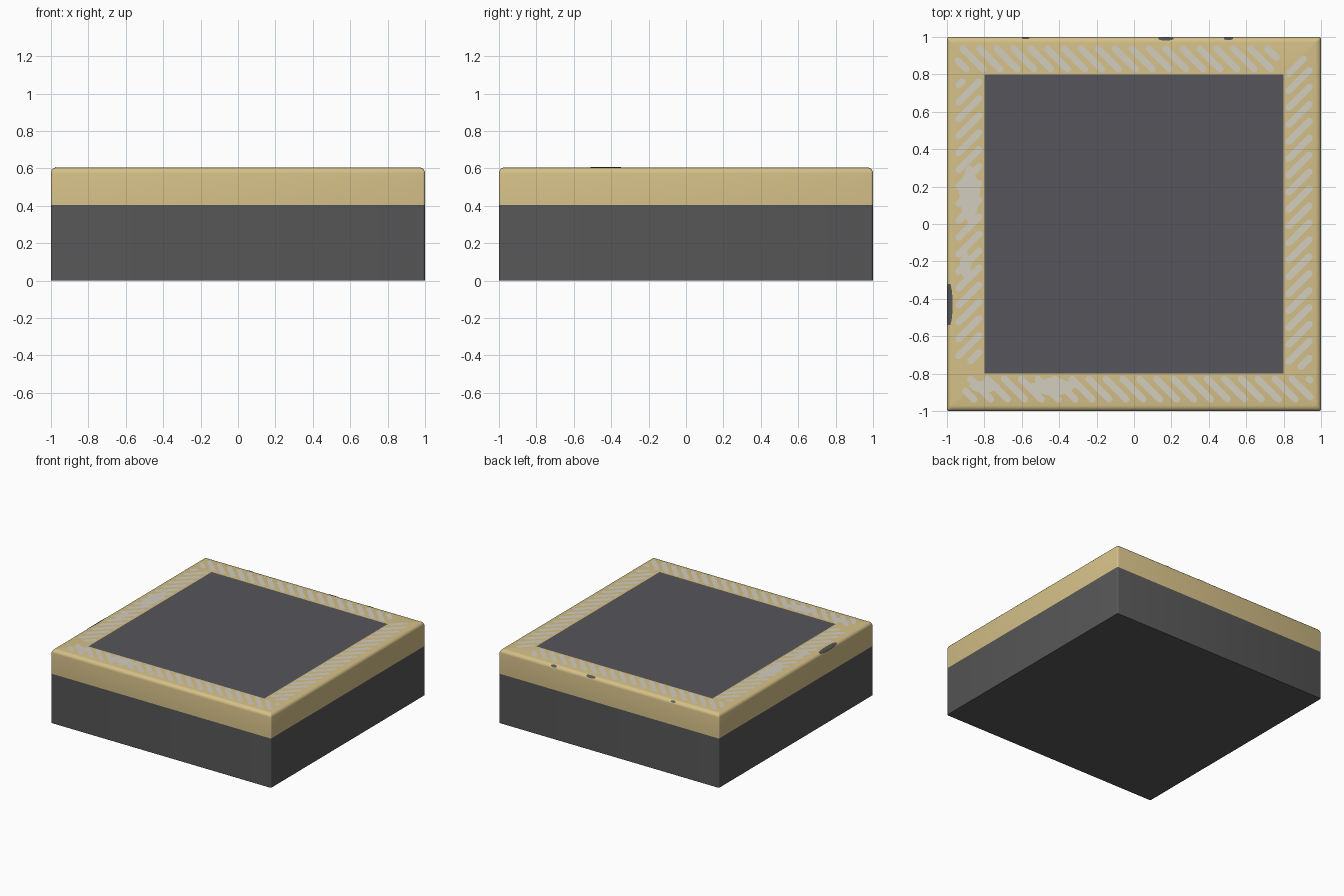
import bpy, bmesh, math

if "Cube" in bpy.data.objects:
    bpy.data.objects.remove(bpy.data.objects["Cube"])

def material(name, srgb):
    m = bpy.data.materials.new(name)
    m.diffuse_color = [((c / 255 + 0.055) / 1.055) ** 2.4 for c in srgb] + [1]
    m.use_nodes = True
    m.node_tree.nodes["Principled BSDF"].inputs["Base Color"].default_value = m.diffuse_color
    return m

SIDE = material("charcoal", (87, 87, 88))
TOP = material("slate", (86, 85, 90))
SAND = material("sand", (213, 192, 136))
PALE = material("pale_grey", (210, 205, 191))

def finish(bm, name, mats):
    bmesh.ops.recalc_face_normals(bm, faces=bm.faces)
    me = bpy.data.meshes.new(name)
    bm.to_mesh(me)
    bm.free()
    for m in mats:
        me.materials.append(m)
    ob = bpy.data.objects.new(name, me)
    bpy.context.collection.objects.link(ob)
    return ob

H, R, Z = 1.0, 0.03, 0.605   # half width, top edge radius, height

# Slab: stacked square rings, rounded over at the top
def ring(bm, half, z, r):
    pts = []
    for k in range(4):
        for i in range(4):
            a = k * math.pi / 2 + i * math.pi / 6
            sx, sy = ((1, 1), (-1, 1), (-1, -1), (1, -1))[k]
            pts.append(bm.verts.new((sx * (half - r) + r * math.cos(a),
                                     sy * (half - r) + r * math.sin(a), z)))
    return pts

bm = bmesh.new()
levels = [(H, 0, 0.012), (H, 0.405, 0.012), (H, Z - R, 0.012)]
for i in range(1, 6):
    a = i * math.pi / 10
    levels.append((H - R + R * math.cos(a), Z - R + R * math.sin(a), 0.012))
levels.append((0.8, Z, 0.004))
rings = [ring(bm, *l) for l in levels]
for j in range(len(rings) - 1):
    for i in range(16):
        n = (i + 1) % 16
        f = bm.faces.new((rings[j][i], rings[j][n], rings[j + 1][n], rings[j + 1][i]))
        f.material_index = 0 if j == 0 else 1
bm.faces.new(rings[0][::-1]).material_index = 0
bm.faces.new(rings[-1]).material_index = 2
slab = finish(bm, "slab", (SIDE, SAND, TOP))
bpy.context.view_layer.objects.active = slab
slab.select_set(True)
bpy.ops.object.shade_smooth_by_angle(angle=math.radians(35))

# Flat painted plates on the top border
bm = bmesh.new()
def plate(pts):
    f = bm.faces.new([bm.verts.new((x, y, Z + 0.002)) for x, y in pts])
    if f.normal.z < 0:
        f.normal_flip()

def stripe(p, q, r=0.018):
    a0 = math.atan2(q[1] - p[1], q[0] - p[0])
    pts = []
    for c, start in ((q, a0 - math.pi / 2), (p, a0 + math.pi / 2)):
        for i in range(6):
            a = start + i * math.pi / 5
            pts.append((c[0] + r * math.cos(a), c[1] + r * math.sin(a)))
    plate(pts)

def blob(cx, cy, rx, ry):
    plate([(cx + rx * (1 + 0.12 * math.sin(5 * t)) * math.cos(t),
            cy + ry * (1 + 0.12 * math.cos(4 * t)) * math.sin(t))
           for t in (i * math.pi / 10 for i in range(20))])

STEP, IN, OUT = 0.0905, 0.828, 0.937
def band(lo, hi, horizontal, sign):
    """Diagonal stripes along one border, clipped to lo..hi along it."""
    lo, hi = lo + 0.018, hi - 0.018
    slope = -1 if horizontal else 1
    w = OUT - IN
    s = lo - w + STEP / 2
    while s < hi:
        a, b = max(s, lo), min(s + w, hi)
        if b - a > 0.004:
            def across(t):
                u = (t - s) if slope > 0 else w - (t - s)
                return (IN if sign > 0 else -OUT) + u
            p, q = (a, across(a)), (b, across(b))
            if not horizontal:
                p, q = p[::-1], q[::-1]
            stripe(p, q)
        s += STEP

band(-0.96, 0.78, True, 1)      # back
band(-0.92, 0.96, True, -1)     # front
band(-0.78, 0.90, False, 1)     # right
band(-0.75, 0.78, False, -1)    # left
# Worn spots where stripes run together
blob(-0.88, 0.16, 0.055, 0.14)
blob(-0.43, -0.87, 0.12, 0.045)
blob(-0.90, -0.22, 0.03, 0.07)
blob(-0.80, -0.87, 0.08, 0.03)
finish(bm, "border_stripes", (PALE,))

# Chips in the rounded top edge
bm = bmesh.new()
def chip(lo, hi, a0, a1, place):
    rows = []
    n = 6
    for i in range(n + 1):
        t = i / n
        k = 0.45 + 0.55 * math.sin(math.pi * t) ** 0.5 if 0 < t < 1 else 0.45
        mid, half = (a0 + a1) / 2, (a1 - a0) / 2 * k
        row = []
        for j in range(5):
            a = math.radians(mid + half * (j / 2 - 1))
            d = H - R + (R + 0.002) * math.cos(a)
            z = Z - R + (R + 0.002) * math.sin(a)
            row.append(bm.verts.new((*place(d, lo + (hi - lo) * t), z)))
        rows.append(row)
    for r0, r1 in zip(rows, rows[1:]):
        for j in range(4):
            bm.faces.new((r0[j], r0[j + 1], r1[j + 1], r1[j]))

left = lambda d, s: (-d, s)
back = lambda d, s: (s, d)
chip(-0.54, -0.32, 15, 90, left)
chip(0.13, 0.21, 25, 70, back)
chip(0.48, 0.53, 25, 65, back)
chip(-0.60, -0.56, 25, 55, back)
chips = finish(bm, "edge_chips", (SIDE,))
# keep chip faces pointing outward
for_flip = [p for p in chips.data.polygons if p.normal.z < 0]
for p in for_flip:
    p.flip()
